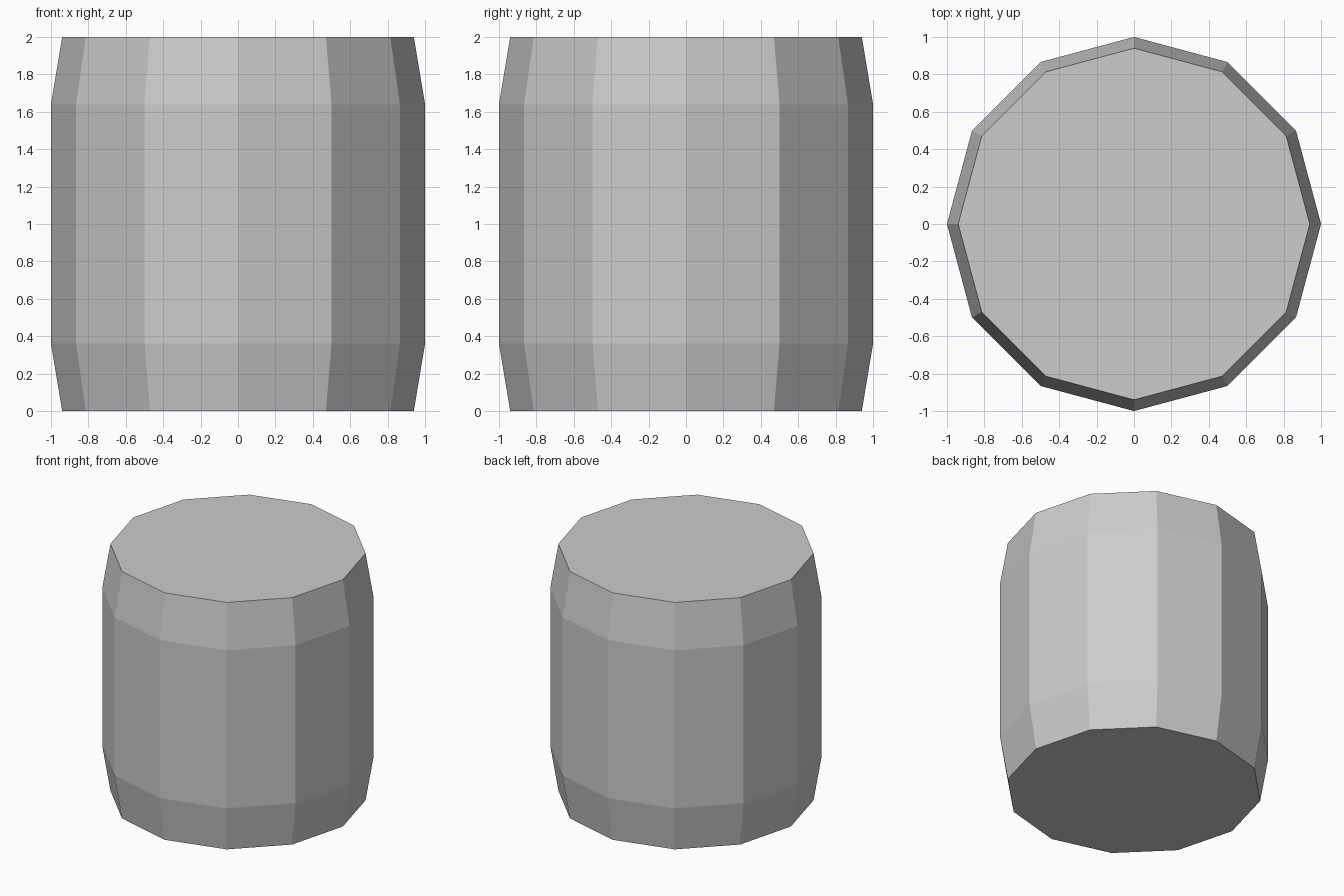
import bpy
import bmesh
from math import cos, sin, pi

if "Cube" in bpy.data.objects:
    bpy.data.objects.remove(bpy.data.objects["Cube"])

SIDES = 12
# Barrel profile: (radius, height) from bottom to top
PROFILE = [(0.94, 0.0), (1.0, 0.36), (1.0, 1.64), (0.94, 2.0)]

bm = bmesh.new()

# One ring of vertices per profile point
rings = [[bm.verts.new((r * cos(2 * pi * i / SIDES), r * sin(2 * pi * i / SIDES), z))
          for i in range(SIDES)] for r, z in PROFILE]

# Side walls
for low, high in zip(rings, rings[1:]):
    for i in range(SIDES):
        j = (i + 1) % SIDES
        bm.faces.new((low[i], low[j], high[j], high[i]))

# Flat bottom and top
bm.faces.new(rings[0][::-1])
bm.faces.new(rings[-1])

mesh = bpy.data.meshes.new("barrel_body")
bm.to_mesh(mesh)
bm.free()
bpy.context.collection.objects.link(bpy.data.objects.new("barrel_body", mesh))
